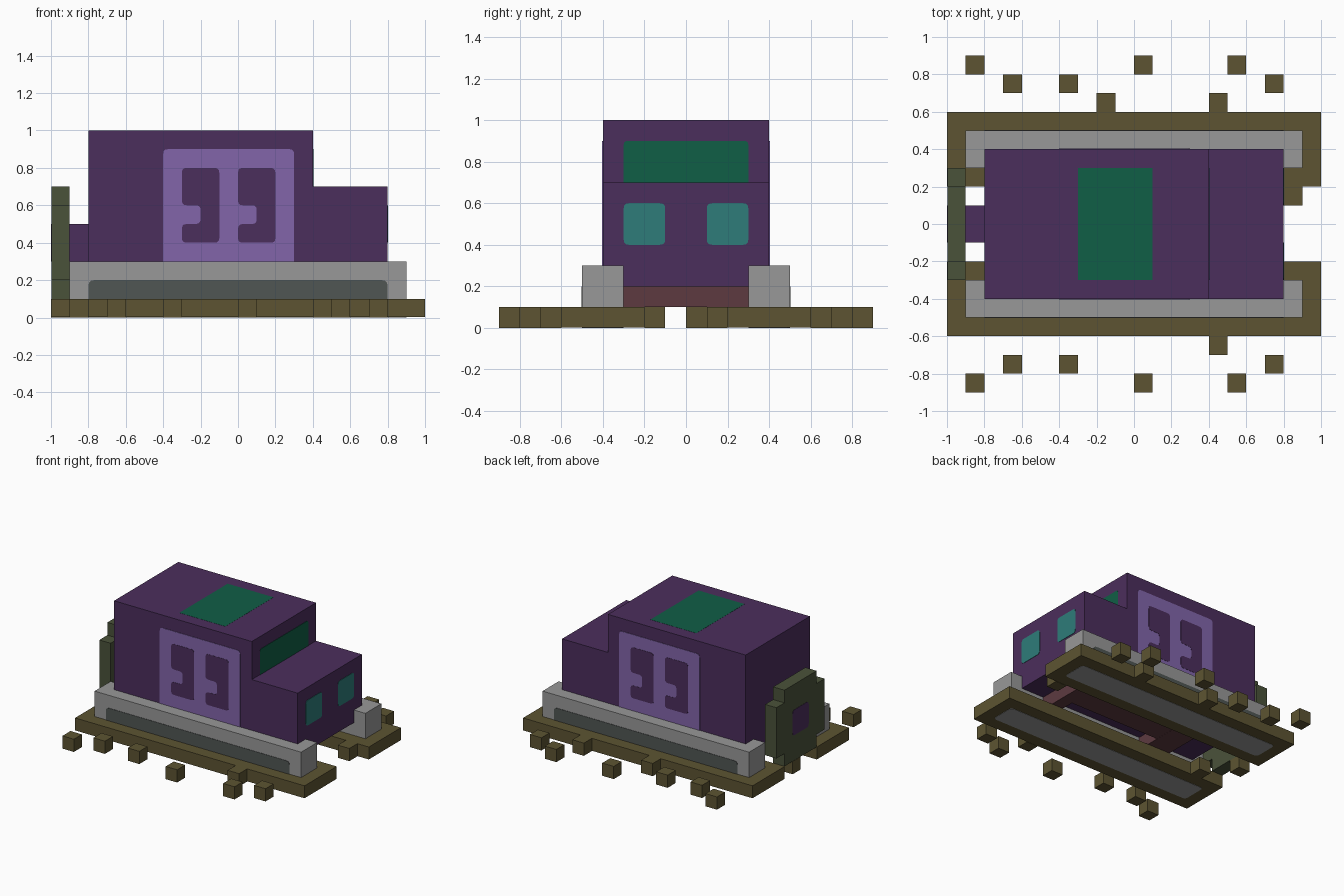
import bpy
import bmesh
from mathutils import Vector

if "Cube" in bpy.data.objects:
    bpy.data.objects.remove(bpy.data.objects["Cube"], do_unlink=True)


def material(name, rgb):
    lin = [((c / 255 + 0.055) / 1.055) ** 2.4 if c > 10 else c / 255 / 12.92 for c in rgb]
    m = bpy.data.materials.new(name)
    m.use_nodes = True
    m.diffuse_color = (*lin, 1)
    bsdf = next(n for n in m.node_tree.nodes if n.type == 'BSDF_PRINCIPLED')
    bsdf.inputs["Base Color"].default_value = (*lin, 1)
    bsdf.inputs["Roughness"].default_value = 0.9
    return m


PURPLE = material("body purple", (75, 46, 92))
LAVENDER = material("panel lavender", (130, 101, 170))
GREY = material("light grey", (152, 152, 152))
DARK_GREY = material("dark grey", (80, 86, 84))
BROWN = material("earth brown", (93, 84, 50))
GREEN = material("glass green", (16, 94, 70))
TEAL = material("lamp teal", (46, 124, 122))
OLIVE = material("tyre olive", (74, 82, 58))
RED = material("chassis red", (93, 58, 64))


def prism(name, mat, outline, axis, lo, hi):
    """Extrude a flat outline along an axis from lo to hi."""
    def place(u, v, w):
        return {'x': (w, u, v), 'y': (u, w, v), 'z': (u, v, w)}[axis]
    bm = bmesh.new()
    face = bm.faces.new([bm.verts.new(place(u, v, lo)) for u, v in outline])
    ext = bmesh.ops.extrude_face_region(bm, geom=[face])
    moved = [g for g in ext["geom"] if isinstance(g, bmesh.types.BMVert)]
    bmesh.ops.translate(bm, verts=moved, vec=Vector(place(0, 0, hi - lo)))
    bmesh.ops.recalc_face_normals(bm, faces=bm.faces)
    me = bpy.data.meshes.new(name)
    bm.to_mesh(me)
    bm.free()
    me.materials.append(mat)
    ob = bpy.data.objects.new(name, me)
    bpy.context.collection.objects.link(ob)
    return ob


def rect(u0, u1, v0, v1):
    return [(u0, v0), (u1, v0), (u1, v1), (u0, v1)]


def rounded(points, r=0.025, keep=()):
    """Round each corner of an outline, except the indices in keep."""
    out = []
    for i, p in enumerate(points):
        p = Vector(p)
        if i in keep:
            out.append(tuple(p))
            continue
        a = p + (Vector(points[i - 1]) - p).normalized() * r
        b = p + (Vector(points[(i + 1) % len(points)]) - p).normalized() * r
        for t in (0, 0.33, 0.67, 1):
            out.append(tuple(a * (1 - t) ** 2 + p * 2 * t * (1 - t) + b * t * t))
    return out


def box(name, mat, x0, x1, y0, y1, z0, z1):
    return prism(name, mat, rect(x0, x1, y0, y1), 'z', z0, z1)


def decal(name, mat, outline, axis, pos, t=0.006):
    return prism(name, mat, outline, axis, pos - t / 2, pos + t / 2)


# Stepped body: tall cabin and lower nose
prism("body", PURPLE, [(-0.8, 0.2), (0.8, 0.2), (0.8, 0.7), (0.4, 0.7), (0.4, 1), (-0.8, 1)],
      'y', -0.4, 0.4)

# Glass and lamps
decal("windscreen", GREEN, rounded(rect(-0.3, 0.3, 0.7, 0.9), 0.02, (0, 1)), 'x', 0.4)
decal("roof_window", GREEN, rect(-0.3, 0.1, -0.3, 0.3), 'z', 0.998)
for side, y in (("left", 0.1), ("right", -0.3)):
    decal(side + "_lamp", TEAL, rounded(rect(y, y + 0.2, 0.4, 0.6)), 'x', 0.8)

# Spare tyre on its mount
box("tyre_mount", PURPLE, -0.9, -0.8, -0.1, 0.1, 0.3, 0.5)
prism("spare_tyre", OLIVE, [(-0.2, 0.1), (0.2, 0.1), (0.2, 0.2), (0.3, 0.2), (0.3, 0.6), (0.2, 0.6),
                            (0.2, 0.7), (-0.2, 0.7), (-0.2, 0.6), (-0.3, 0.6), (-0.3, 0.2), (-0.2, 0.2)],
      'x', -0.998, -0.9)
decal("tyre_hub", PURPLE, rounded(rect(-0.1, 0.1, 0.3, 0.5)), 'x', -0.997)

# Underside: axles and drive shaft
for end, x in (("front", 0.5), ("rear", -0.5)):
    box(end + "_axle", RED, x, x + 0.2 if x < 0 else x + 0.1, -0.3, 0.3, 0.1, 0.2)
box("drive_shaft", RED, -0.3, 0.5, -0.1, 0.1, 0.101, 0.2)

# Both flanks: track, dirt slab, side panel with two notched shapes
for side, s in (("front", -1), ("back", 1)):
    y = sorted((s * 0.3, s * 0.5))
    box(side + "_track", GREY, -0.9, 0.9, y[0], y[1], 0.1, 0.3)
    decal(side + "_track_panel", DARK_GREY,
          rounded(rect(-0.8, 0.8, 0.1, 0.2), 0.03, (0, 1)), 'y', s * 0.5)
    y2 = sorted((s * 0.2, s * 0.6))
    box(side + "_dirt_slab", BROWN, -1, 1, y2[0], y2[1], 0.002, 0.1)
    decal(side + "_track_sole", GREY, rounded(rect(-0.9, 0.9, y[0], y[1]), 0.03), 'z', 0.002, 0.004)
    decal(side + "_panel", LAVENDER, rounded(rect(-0.4, 0.3, 0.3, 0.9), 0.025, (0, 1)), 'y', s * 0.4)
    for i, x in enumerate((-0.2, 0.1)):
        shape = [(-0.1, 0.4), (0.1, 0.4), (0.1, 0.8), (-0.1, 0.8),
                 (-0.1, 0.6), (0, 0.6), (0, 0.5), (-0.1, 0.5)]
        centre = x if s < 0 else -0.1 - x
        outline = rounded([(centre - s * u, v) for u, v in shape])
        decal(f"{side}_notched_shape_{i + 1}", PURPLE, outline, 'y', s * 0.4, 0.0095)

# Scattered dirt clods
clods = [(-0.85, 0.85), (-0.65, 0.75), (-0.35, 0.75), (0.05, 0.85), (0.55, 0.85), (0.75, 0.75),
         (0.45, 0.65)]
places = clods + [(x, -y) for x, y in clods]
places += [(-0.15, 0.65), (0.85, 0.15), (-0.95, 0.05), (-0.75, -0.15)]
for i, (x, y) in enumerate(places):
    box(f"dirt_clod_{i + 1}", BROWN, x - 0.05, x + 0.05, y - 0.05, y + 0.05, 0, 0.1)
